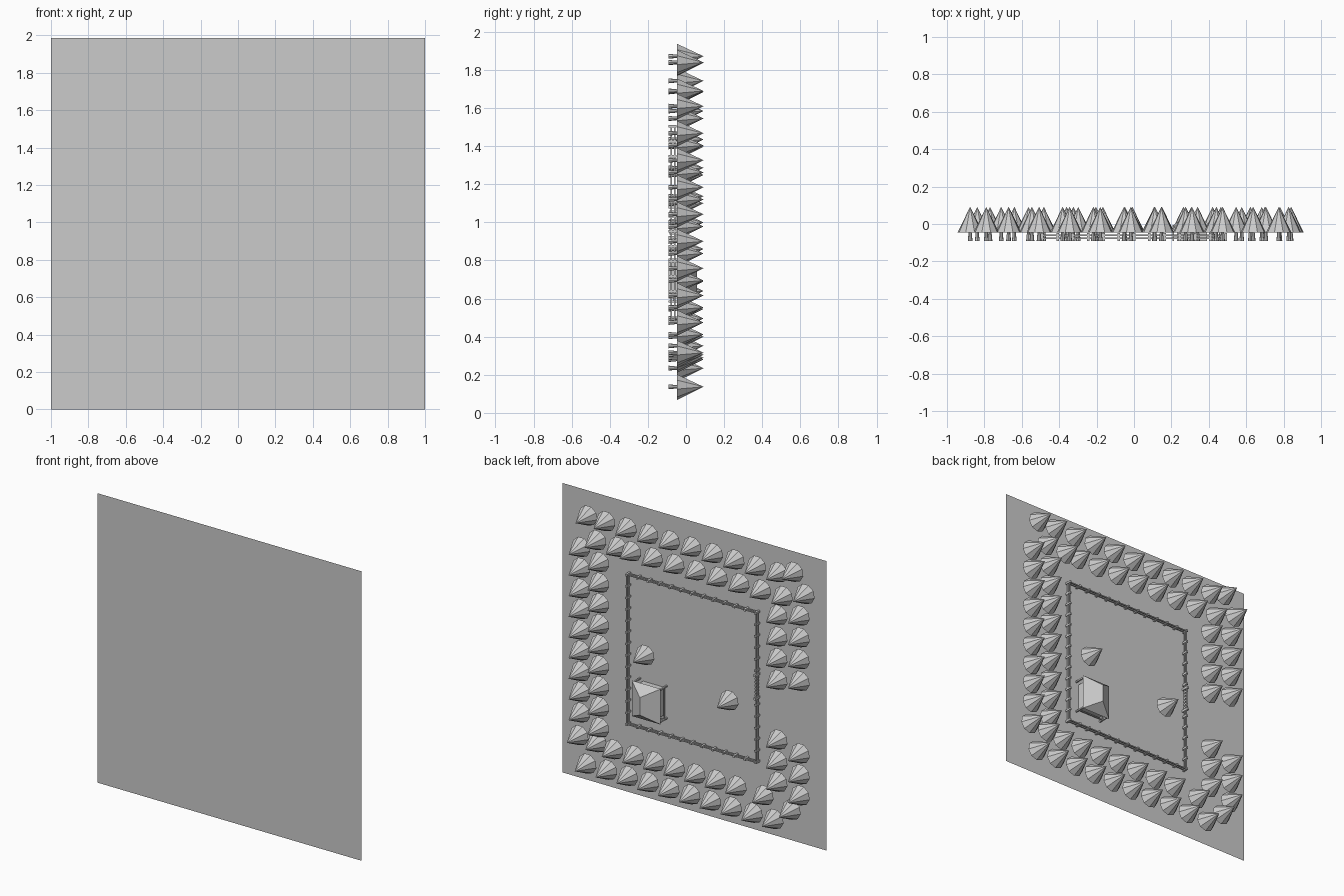
import bpy, bmesh, math
from mathutils import Matrix

cube = bpy.data.objects.get("Cube")
if cube:
    bpy.data.objects.remove(cube, do_unlink=True)

GROUND = -0.092   # the ground sheet stands upright; everything grows along +y
HEIGHT = 1.985

grey = bpy.data.materials.new("plain grey")
grey.use_nodes = True
grey.diffuse_color = (0.6, 0.6, 0.6, 1)
grey.node_tree.nodes["Principled BSDF"].inputs["Base Color"].default_value = (0.6, 0.6, 0.6, 1)


def finish(name, bm):
    mesh = bpy.data.meshes.new(name)
    bm.to_mesh(mesh)
    bm.free()
    mesh.materials.append(grey)
    obj = bpy.data.objects.new(name, mesh)
    bpy.context.collection.objects.link(obj)
    return obj


def add_box(bm, x, z, low, high, width, length):
    """Box at (x, z) on the sheet, from low to high above it."""
    place = Matrix.Translation((x, GROUND + (low + high) / 2, z))
    size = Matrix.Diagonal((width, high - low, length, 1))
    bmesh.ops.create_cube(bm, size=1, matrix=place @ size)


def add_cone(bm, sides, r_low, r_high, low, high):
    place = Matrix.Translation((0, GROUND + (low + high) / 2, 0)) @ Matrix.Rotation(-math.pi / 2, 4, 'X')
    bmesh.ops.create_cone(bm, cap_ends=True, segments=sides, radius1=r_low,
                          radius2=r_high, depth=high - low, matrix=place)


def spread(a, b, count):
    return [a + (b - a) * i / (count - 1) for i in range(count)]


# Ground sheet
bm = bmesh.new()
corners = [(-1, 0), (-1, HEIGHT), (1, HEIGHT), (1, 0)]
bm.faces.new([bm.verts.new((x, GROUND, z)) for x, z in corners])
finish("ground", bm)

# Tree: flared trunk and faceted cone, one shared mesh
bm = bmesh.new()
add_cone(bm, 8, 0.013, 0.008, 0, 0.05)
add_cone(bm, 9, 0.069, 0, 0.046, 0.184)
first_tree = finish("tree", bm)

# Forest belt positions (x, z), two staggered rows on every side
spots = [(x, 1.838) for x in spread(0.637, -0.671, 9)]
spots += [(x, 1.685) for x in spread(0.44, -0.71, 8)]
spots += [(x, 0.29) for x in spread(0.576, -0.36, 7)]
spots += [(x, 0.137) for x in spread(0.78, -0.64, 10)]
spots += [(0.827, z) for z in spread(1.61, 0.475, 9)]
spots += [(0.683, z) for z in spread(1.546, 0.412, 9)]
spots += [(-0.67, z) for z in spread(1.545, 1.1, 4) + spread(0.69, 0.4, 3)]
spots += [(-0.838, z) for z in spread(1.585, 1.137, 4) + spread(0.64, 0.352, 3)]
# Corner trees and the two lone trees in the yard
spots += [(0.774, 1.84), (-0.79, 1.872), (0.546, 1.686), (0.705, 1.69), (-0.876, 1.743),
          (0.84, 0.316), (0.70, 0.305), (-0.564, 0.28), (-0.77, 0.235),
          (0.34, 1.0), (-0.298, 0.86)]
first_tree.location = (spots[0][0], 0, spots[0][1])
for x, z in spots[1:]:
    tree = bpy.data.objects.new("tree", first_tree.data)
    tree.location = (x, 0, z)
    bpy.context.collection.objects.link(tree)

# Fence: posts and two rails round the yard, gap for the gate
SIDE, BOTTOM, TOP = 0.49, 0.48, 1.505
MID = (BOTTOM + TOP) / 2
GATE_LOW, GATE_HIGH = 0.92, 1.08
bm = bmesh.new()
for x in spread(-SIDE, SIDE, 13):
    for z in (BOTTOM, TOP):
        add_box(bm, x, z, 0, 0.043, 0.014, 0.014)
for z in spread(BOTTOM, TOP, 14)[1:-1]:
    add_box(bm, SIDE, z, 0, 0.043, 0.014, 0.014)
    if not GATE_LOW < z < GATE_HIGH:
        add_box(bm, -SIDE, z, 0, 0.043, 0.014, 0.014)
for low in (0.011, 0.028):
    high = low + 0.008
    for z in (BOTTOM, TOP):
        add_box(bm, 0, z, low, high, 2 * SIDE, 0.007)
    add_box(bm, SIDE, MID, low, high, 0.007, TOP - BOTTOM)
    for a, b in ((BOTTOM, GATE_LOW), (GATE_HIGH, TOP)):
        add_box(bm, -SIDE, (a + b) / 2, low, high, 0.007, b - a)
finish("fence", bm)

# Gate: end posts, rails and upright slats
bm = bmesh.new()
for z in (GATE_LOW, GATE_HIGH):
    add_box(bm, -SIDE, z, 0, 0.05, 0.016, 0.016)
for low in (0.012, 0.034):
    add_box(bm, -SIDE, (GATE_LOW + GATE_HIGH) / 2, low, low + 0.007, 0.008, GATE_HIGH - GATE_LOW)
for z in spread(GATE_LOW, GATE_HIGH, 8)[1:-1]:
    add_box(bm, -SIDE, z, 0.006, 0.044, 0.005, 0.012)
finish("gate", bm)

# House walls
HX, HZ = 0.31, 0.695
bm = bmesh.new()
add_box(bm, HX, HZ, 0, 0.085, 0.16, 0.19)
finish("house_walls", bm)

# Hipped roof with the ridge running along z
bm = bmesh.new()
eave, ridge = GROUND + 0.08, GROUND + 0.15
base = [bm.verts.new((HX + 0.11 * sx, eave, HZ + 0.122 * sz))
        for sx, sz in ((-1, -1), (1, -1), (1, 1), (-1, 1))]
lower, upper = [bm.verts.new((HX, ridge, HZ + s * 0.06)) for s in (-1, 1)]
a, b, c, d = base
for face in ((a, b, c, d), (a, lower, b), (c, upper, d), (b, lower, upper, c), (d, upper, lower, a)):
    bm.faces.new(face)
bmesh.ops.recalc_face_normals(bm, faces=bm.faces)
finish("house_roof", bm)

# Porch posts and railing along the house sides
bm = bmesh.new()
for sx in (-1, 1):
    for sz in (-1, 1):
        add_box(bm, HX + 0.1 * sx, HZ + 0.11 * sz, 0, 0.083, 0.01, 0.01)
add_box(bm, HX - 0.1, HZ, 0.025, 0.032, 0.006, 0.22)
add_box(bm, HX, HZ - 0.11, 0.025, 0.032, 0.2, 0.006)
finish("porch", bm)
